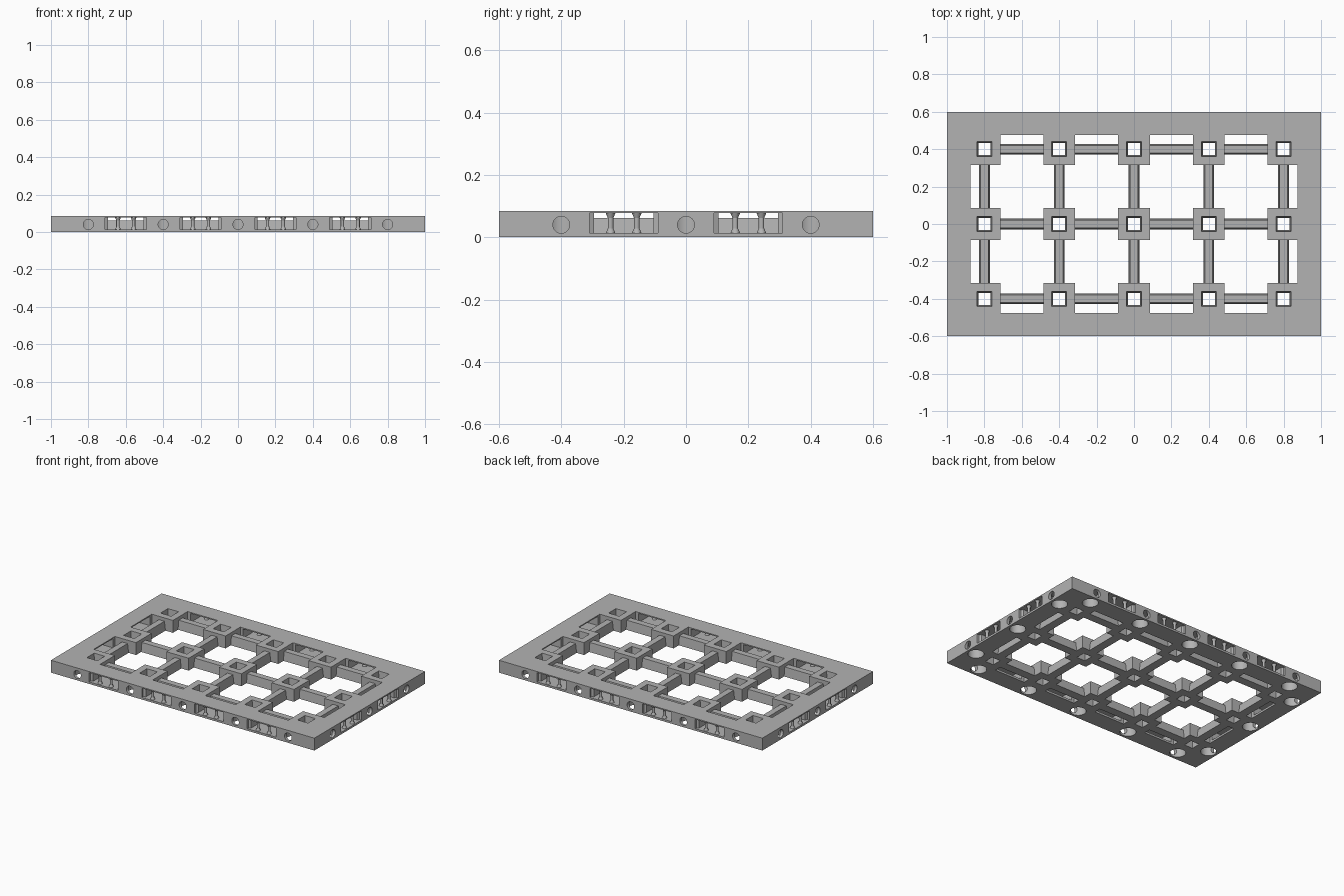
import bpy, bmesh, math
from mathutils import Matrix, Vector

if "Cube" in bpy.data.objects:
    bpy.data.objects.remove(bpy.data.objects["Cube"])

HEIGHT = 0.085
POST_XS = [-0.8, -0.4, 0, 0.4, 0.8]
POST_YS = [-0.4, 0, 0.4]
CELL_XS = [-0.6, -0.2, 0.2, 0.6]
CELL_YS = [-0.2, 0.2]
GAP = 0.115      # half distance between neighbouring posts

grey = bpy.data.materials.new("stone grey")
grey.use_nodes = True
grey.diffuse_color = (0.45, 0.45, 0.45, 1)
grey.node_tree.nodes["Principled BSDF"].inputs["Base Color"].default_value = (0.45, 0.45, 0.45, 1)


def make(name, bm):
    bmesh.ops.recalc_face_normals(bm, faces=bm.faces)
    mesh = bpy.data.meshes.new(name)
    bm.to_mesh(mesh)
    bm.free()
    mesh.materials.append(grey)
    obj = bpy.data.objects.new(name, mesh)
    bpy.context.collection.objects.link(obj)
    return obj


def box(bm, x0, x1, y0, y1, z0, z1):
    size = Matrix.Diagonal((x1 - x0, y1 - y0, z1 - z0, 1))
    place = Matrix.Translation(((x0 + x1) / 2, (y0 + y1) / 2, (z0 + z1) / 2))
    bmesh.ops.create_cube(bm, size=1, matrix=place @ size)


def prism(bm, outline, offset, matrix):
    """Extrude a closed outline of 3D points along offset."""
    face = bm.faces.new([bm.verts.new(matrix @ Vector(p)) for p in outline])
    new = bmesh.ops.extrude_face_region(bm, geom=[face])["geom"]
    move = matrix.to_3x3() @ Vector(offset)
    bmesh.ops.translate(bm, vec=move, verts=[v for v in new if isinstance(v, bmesh.types.BMVert)])


def frustum(bm, r0, r1, z0, z1, matrix, sides):
    bmesh.ops.create_cone(bm, cap_ends=True, segments=sides, radius1=r0, radius2=r1, depth=z1 - z0,
                          matrix=matrix @ Matrix.Translation((0, 0, (z0 + z1) / 2)))


def edge_frames(xs, ys):
    """Local frames on the rim: x along the edge, y pointing inward."""
    frames = []
    for turn in (0, math.pi):
        spin = Matrix.Rotation(turn, 4, "Z")
        frames += [spin @ Matrix.Translation((x, -0.6, 0)) for x in xs]
        frames += [spin @ Matrix.Translation((1, y, 0)) @ Matrix.Rotation(math.pi / 2, 4, "Z") for y in ys]
    return frames


def cut(target, bm):
    cutter = make("cutter", bm)
    cutter.hide_render = True
    mod = target.modifiers.new("cut", "BOOLEAN")
    mod.operation, mod.solver, mod.object = "DIFFERENCE", "EXACT", cutter
    bpy.context.view_layer.objects.active = target
    bpy.ops.object.modifier_apply(modifier=mod.name)
    bpy.data.objects.remove(cutter)


# Frame and posts: a slab with crossing strips removed
bm = bmesh.new()
box(bm, -1, 1, -0.6, 0.6, 0, HEIGHT)
frame = make("frame_and_posts", bm)
bm = bmesh.new()
for x in CELL_XS:
    box(bm, x - GAP, x + GAP, -0.475, 0.475, -0.1, 0.2)
cut(frame, bm)
bm = bmesh.new()
for y in CELL_YS:
    box(bm, -0.875, 0.875, y - GAP, y + GAP, -0.1, 0.2)
cut(frame, bm)

# Tapered square holes through the posts
bm = bmesh.new()
for x in POST_XS:
    for y in POST_YS:
        place = Matrix.Translation((x, y, 0)) @ Matrix.Rotation(math.pi / 4, 4, "Z")
        frustum(bm, 0.030 * math.sqrt(2), 0.042 * math.sqrt(2), -0.02, HEIGHT + 0.02, place, 4)
cut(frame, bm)

# Connector sockets in the rim, flared at the mouth
half = [(0.11, -0.02), (0.11, 0.015), (0.095, 0.022), (0.095, 0.14)]
outline = [(u, v, 0.014) for u, v in half] + [(-u, v, 0.014) for u, v in reversed(half)]
bm = bmesh.new()
for place in edge_frames(CELL_XS, CELL_YS):
    prism(bm, outline, (0, 0, 0.063), place)
cut(frame, bm)

# Magnet pockets from below, with round windows in the rim
bm = bmesh.new()
for place in edge_frames(POST_XS, POST_YS):
    frustum(bm, 0.05, 0.05, -0.02, 0.07, place @ Matrix.Translation((0, 0.065, 0)), 32)
cut(frame, bm)
bm = bmesh.new()
for place in edge_frames(POST_XS, POST_YS):
    tilt = Matrix.Translation((0, 0, 0.04)) @ Matrix.Rotation(-math.pi / 2, 4, "X")
    frustum(bm, 0.027, 0.027, -0.02, 0.06, place @ tilt, 32)
cut(frame, bm)

# Low tapered bars between the posts
profile = [(-0.029, 0), (0.029, 0), (0.021, 0.062), (-0.021, 0.062)]
bm = bmesh.new()
spots = [Matrix.Translation((x, y, 0)) for x in CELL_XS for y in POST_YS]
spots += [Matrix.Translation((x, y, 0)) @ Matrix.Rotation(math.pi / 2, 4, "Z") for x in POST_XS for y in CELL_YS]
for place in spots:
    prism(bm, [(-GAP - 0.003, v, z) for v, z in profile], (2 * GAP + 0.006, 0, 0), place)
make("cross_bars", bm)

# Waisted support pillars in the sockets
bm = bmesh.new()
for place in edge_frames(CELL_XS, CELL_YS):
    for u in (-0.042, 0.042):
        spot = place @ Matrix.Translation((u, 0.022, 0))
        frustum(bm, 0.016, 0.009, 0.012, 0.028, spot, 16)
        frustum(bm, 0.009, 0.009, 0.028, 0.062, spot, 16)
        frustum(bm, 0.009, 0.016, 0.062, 0.079, spot, 16)
pillars = make("socket_pillars", bm)

# Smooth the round walls, keep edges sharp
for obj in (frame, pillars):
    bpy.ops.object.select_all(action="DESELECT")
    obj.select_set(True)
    bpy.context.view_layer.objects.active = obj
    bpy.ops.object.shade_smooth_by_angle(angle=math.radians(25))
